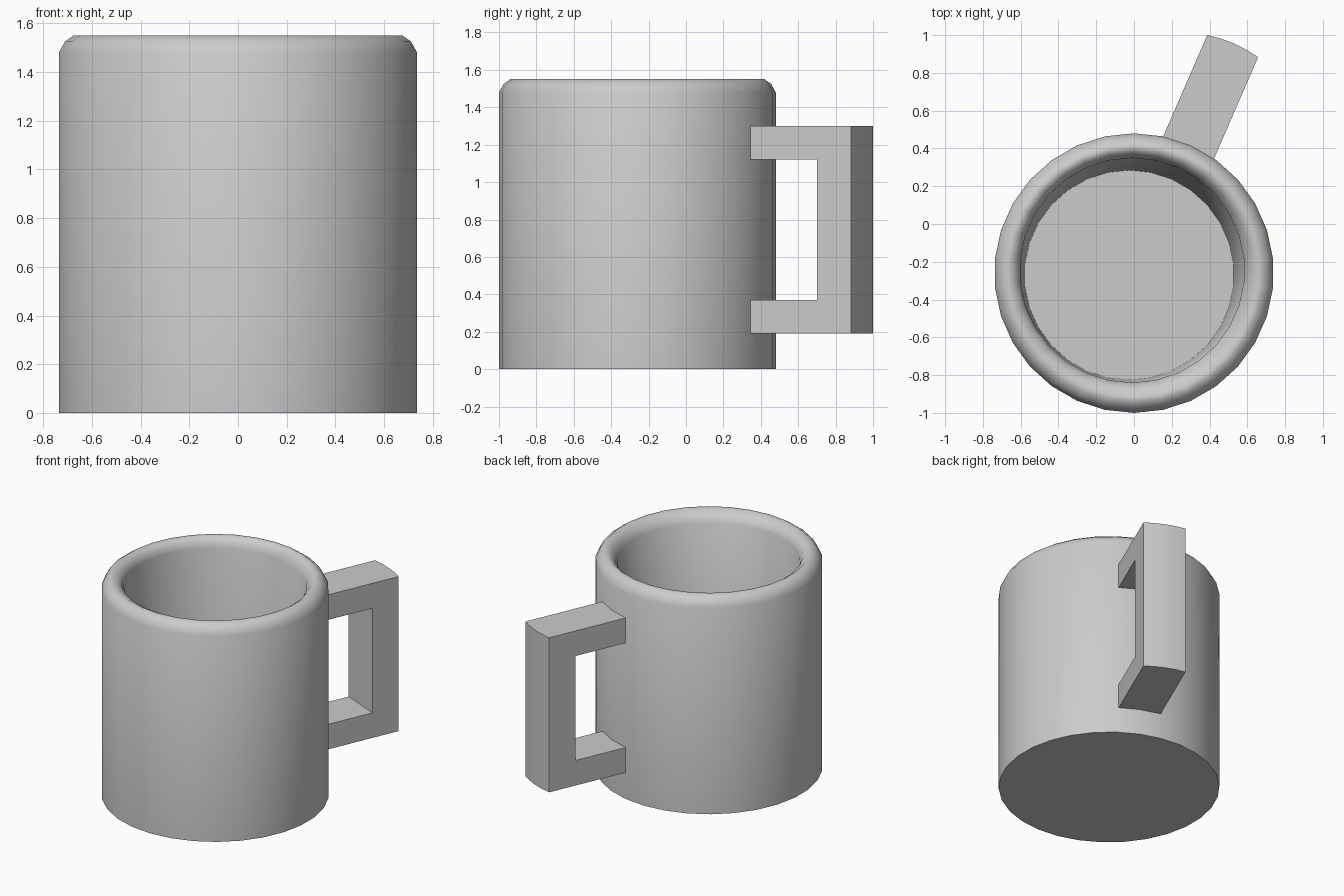
import bpy, bmesh, math
from mathutils import Vector

if "Cube" in bpy.data.objects:
    bpy.data.objects.remove(bpy.data.objects["Cube"])

CX, CY = 0.0, -0.26      # mug axis
SEG = 30

grey = bpy.data.materials.new("plain grey ceramic")
grey.diffuse_color = (0.6, 0.6, 0.6, 1)
grey.use_nodes = True
grey.node_tree.nodes["Principled BSDF"].inputs["Base Color"].default_value = grey.diffuse_color


def finish(bm, name, angle):
    bmesh.ops.recalc_face_normals(bm, faces=bm.faces[:])
    me = bpy.data.meshes.new(name)
    bm.to_mesh(me)
    bm.free()
    me.materials.append(grey)
    ob = bpy.data.objects.new(name, me)
    bpy.context.collection.objects.link(ob)
    bpy.ops.object.select_all(action='DESELECT')
    ob.select_set(True)
    bpy.context.view_layer.objects.active = ob
    bpy.ops.object.shade_smooth_by_angle(angle=math.radians(angle))
    return ob


# Mug body: stacked rings (radius, z, x shift, y shift); the cavity leans a little
rings = [
    (0.74, 0.00, 0, 0), (0.74, 1.48, 0, 0),
    (0.715, 1.525, 0, 0), (0.68, 1.55, 0, 0), (0.655, 1.55, 0, 0),
    (0.62, 1.525, 0, 0.01), (0.595, 1.48, -0.01, 0.015),
    (0.555, 0.15, -0.025, -0.01),
]
bm = bmesh.new()
loops = []
for r, z, dx, dy in rings:
    loops.append([bm.verts.new((CX + dx + r * math.cos(2 * math.pi * i / SEG + math.pi / 2),
                                CY + dy + r * math.sin(2 * math.pi * i / SEG + math.pi / 2), z))
                  for i in range(SEG)])
for a, b in zip(loops, loops[1:]):
    for i in range(SEG):
        j = (i + 1) % SEG
        bm.faces.new((a[i], a[j], b[j], b[i]))
bm.faces.new(loops[0])       # underside
bm.faces.new(loops[-1])      # cavity floor
finish(bm, "mug_body", 60)

# Handle: square C outline (distance from axis, z) swept across its width
outline = [(0.66, 0.19), (1.31, 0.19), (1.31, 1.30), (0.66, 1.30),
           (0.66, 1.12), (1.11, 1.12), (1.11, 0.37), (0.66, 0.37)]
ang = math.radians(66.5)
out = Vector((math.cos(ang), math.sin(ang), 0))
side = Vector((-out.y, out.x, 0))
bm = bmesh.new()
cols = []
for t in (-0.147, -0.07, 0.0, 0.07, 0.147):
    bulge = 0.016 * (1 - (t / 0.147) ** 2)   # rounded outer face
    cols.append([bm.verts.new(Vector((CX, CY, z)) + side * t
                              + out * (d + (bulge if d > 1.2 else 0)))
                 for d, z in outline])
n = len(outline)
for a, b in zip(cols, cols[1:]):
    for i in range(n):
        j = (i + 1) % n
        bm.faces.new((a[i], a[j], b[j], b[i]))
bm.faces.new(cols[0])
bm.faces.new(cols[-1])
finish(bm, "mug_handle", 35)
